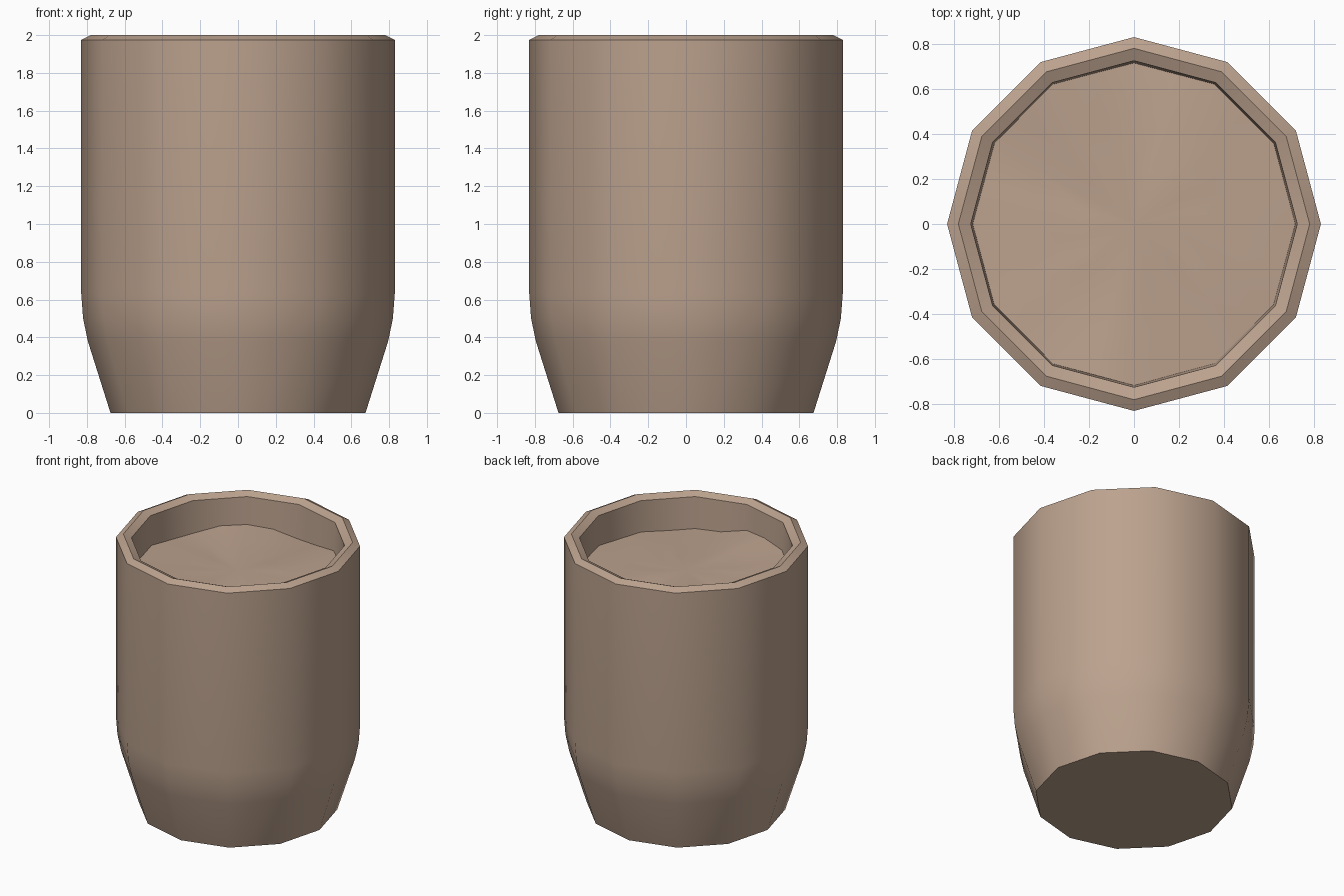
import bpy, bmesh, math, random

if "Cube" in bpy.data.objects:
    bpy.data.objects.remove(bpy.data.objects["Cube"])

random.seed(4)
SIDES = 12


def material(name, color):
    m = bpy.data.materials.new(name)
    m.diffuse_color = color
    m.use_nodes = True
    m.node_tree.nodes["Principled BSDF"].inputs["Base Color"].default_value = m.diffuse_color
    return m


def finish(bm, name, mat, angle):
    bmesh.ops.recalc_face_normals(bm, faces=bm.faces)
    me = bpy.data.meshes.new(name)
    bm.to_mesh(me)
    bm.free()
    me.materials.append(mat)
    ob = bpy.data.objects.new(name, me)
    bpy.context.collection.objects.link(ob)
    bpy.ops.object.select_all(action='DESELECT')
    ob.select_set(True)
    bpy.context.view_layer.objects.active = ob
    bpy.ops.object.shade_smooth_by_angle(angle=math.radians(angle))
    return ob


def bridge(bm, a, b):
    n = len(a)
    for i in range(n):
        bm.faces.new((a[i], a[(i + 1) % n], b[(i + 1) % n], b[i]))


clay = material("clay", (0.50, 0.36, 0.27, 1))

# Pot: twelve-sided turned shell with tapered foot and chamfered rim
profile = [(0.675, 0), (0.795, 0.38), (0.82, 0.5), (0.83, 0.63), (0.83, 1.975),
           (0.78, 2.0), (0.725, 1.975), (0.714, 1.70)]
bm = bmesh.new()
rings = []
for r, z in profile:
    rings.append([bm.verts.new((r * math.cos(math.tau * i / SIDES),
                                r * math.sin(math.tau * i / SIDES), z))
                  for i in range(SIDES)])
for a, b in zip(rings, rings[1:]):
    bridge(bm, a, b)
bm.faces.new(rings[0])
bm.faces.new(rings[-1])
finish(bm, "pot", clay, 32)

# Soil: gently uneven filling whose edge follows the inner wall
edge_drop = [.22, .21, .215, .21, .21, .235, .255, .21, .205, .20, .24, .23,
             .22, .22, .21, .21, .205, .18, .19, .23, .235, .235, .23, .225]
bm = bmesh.new()
N = 2 * SIDES
soil = []
for f in (1.0, 0.7, 0.35):
    ring = []
    for i, drop in enumerate(edge_drop):
        r = 0.717 * f * (math.cos(math.pi / SIDES) if i % 2 else 1)
        a = math.tau * i / N
        z = 1.975 - (0.22 + (drop - 0.22) * f ** 2)
        if f < 1:
            z += random.uniform(-0.006, 0.006)
        ring.append(bm.verts.new((r * math.cos(a), r * math.sin(a), z)))
    soil.append(ring)
for a, b in zip(soil, soil[1:]):
    bridge(bm, a, b)
centre = bm.verts.new((0, 0, 1.76))
for i in range(N):
    bm.faces.new((soil[-1][i], soil[-1][(i + 1) % N], centre))
finish(bm, "soil", clay, 40)
